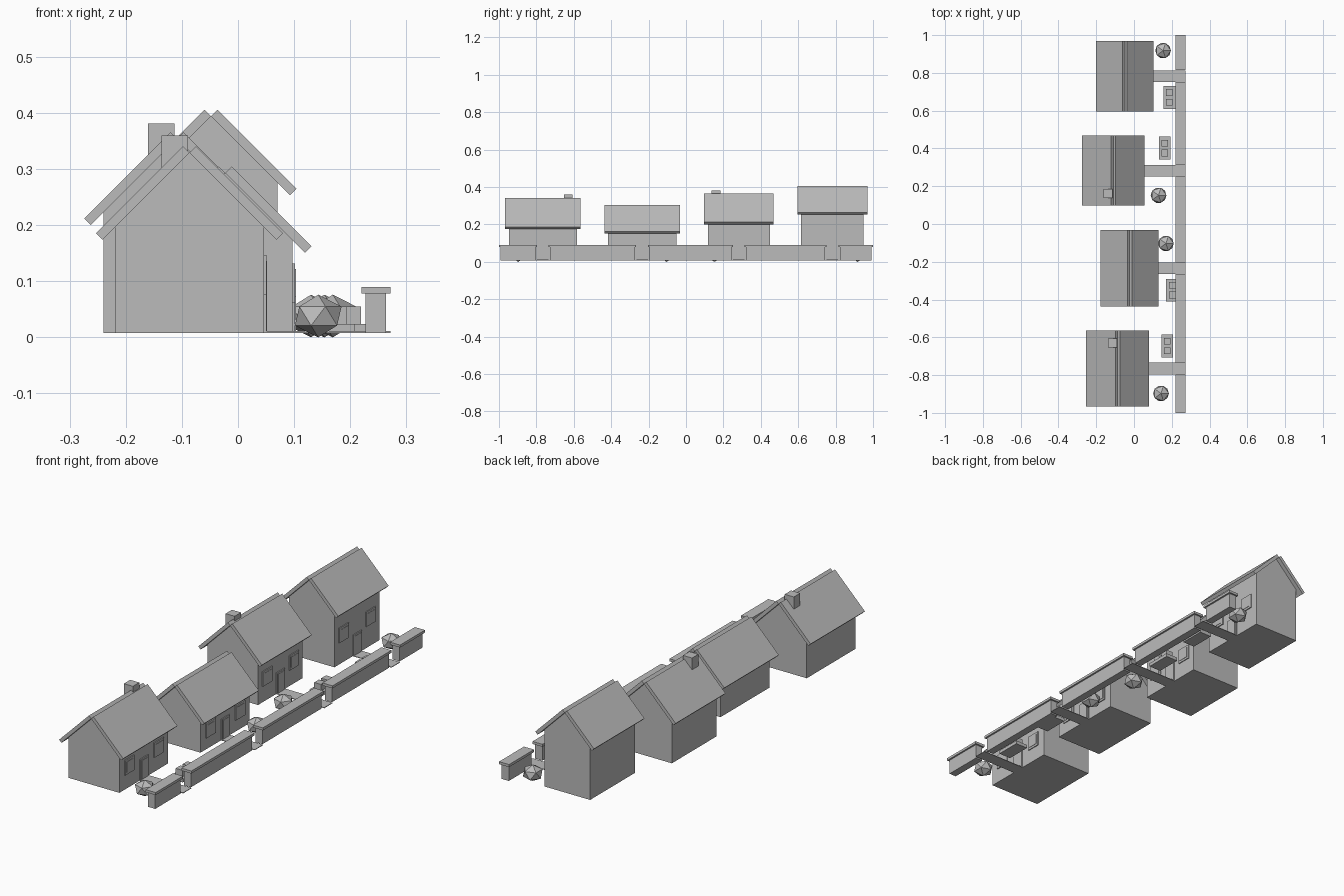
import bpy, bmesh

if "Cube" in bpy.data.objects:
    bpy.data.objects.remove(bpy.data.objects["Cube"])

grey = bpy.data.materials.new("plain_grey")
grey.diffuse_color = (0.5, 0.5, 0.5, 1)
grey.use_nodes = True
grey.node_tree.nodes["Principled BSDF"].inputs["Base Color"].default_value = grey.diffuse_color
G = 0.008          # ground level of everything but the bushes


def finish(name, bm):
    bmesh.ops.recalc_face_normals(bm, faces=bm.faces)
    me = bpy.data.meshes.new(name)
    bm.to_mesh(me)
    bm.free()
    me.materials.append(grey)
    ob = bpy.data.objects.new(name, me)
    bpy.context.collection.objects.link(ob)
    return ob


def prism(name, profile, y0, y1):
    """Extrude an xz profile along y."""
    bm = bmesh.new()
    face = bm.faces.new([bm.verts.new((x, y0, z)) for x, z in profile])
    ext = bmesh.ops.extrude_face_region(bm, geom=[face])
    verts = [v for v in ext["geom"] if isinstance(v, bmesh.types.BMVert)]
    bmesh.ops.translate(bm, vec=(0, y1 - y0, 0), verts=verts)
    return finish(name, bm)


def box(name, x0, x1, y0, y1, z0, z1):
    return prism(name, [(x0, z0), (x1, z0), (x1, z1), (x0, z1)], y0, y1)


def bush(name, x, y):
    bm = bmesh.new()
    bmesh.ops.create_icosphere(bm, subdivisions=1, radius=1)
    bmesh.ops.scale(bm, vec=(0.0465, 0.0465, 0.038), verts=bm.verts)
    bmesh.ops.translate(bm, vec=(x, y, 0.038), verts=bm.verts)
    return finish(name, bm)


def house(n, cx, ridge, half, y0, y1, win_z, garden_x, bush_y, bed_y, chimney=None):
    cy, width = (y0 + y1) / 2, y1 - y0
    wall_x, eave = cx + half, ridge - half
    # walls with gables
    prism(f"house_{n}_walls", [(cx - half, G), (wall_x, G), (wall_x, eave),
                               (cx, ridge), (cx - half, eave)], y0, y1)
    # two 45 degree roof slabs meeting in a small notch
    t, reach = 0.0116, half + 0.034
    for side, s in (("left", -1), ("right", 1)):
        slab = [(0, 0), (t, t), (reach, 2 * t - reach), (reach - t, t - reach)]
        prism(f"house_{n}_roof_{side}", [(cx + s * x, ridge + z) for x, z in slab],
              y0 - 0.02, y1 + 0.02)
    # chimney
    if chimney:
        x, y, top = chimney
        box(f"house_{n}_chimney", x - 0.0235, x + 0.0235, y - 0.0235, y + 0.0235,
            ridge - 0.08, top)
    # door and windows
    box(f"house_{n}_door_frame", wall_x - 0.003, wall_x + 0.0045,
        cy - 0.03, cy + 0.03, G, 0.108)
    box(f"house_{n}_door", wall_x - 0.003, wall_x + 0.006,
        cy - 0.022, cy + 0.022, G, 0.1)
    for side, s in (("left", -1), ("right", 1)):
        wy = cy + s * 0.3 * width
        for part, r, out in (("frame", 0.035, 0.0045), ("pane", 0.025, 0.006)):
            box(f"house_{n}_window_{part}_{side}", wall_x - 0.003, wall_x + out,
                wy - r, wy + r, win_z - r, win_z + r)
    # garden path
    box(f"house_{n}_path", wall_x, 0.272, cy - 0.031, cy + 0.031, G, 0.011)
    # bush and planting bed with two crop boxes
    bush(f"house_{n}_bush", garden_x, bush_y)
    bx = garden_x + 0.033
    box(f"house_{n}_bed", bx - 0.0315, bx + 0.0315, bed_y - 0.06, bed_y + 0.06, G, 0.024)
    for i, s in enumerate((-1, 1)):
        y = bed_y + s * 0.026
        box(f"house_{n}_bed_plant_{i}", bx - 0.0175, bx + 0.0175,
            y - 0.0175, y + 0.0175, 0.02, 0.055)


house(1, -0.048, 0.394, 0.1185, 0.615, 0.950, 0.145, 0.154, 0.918, 0.670)
house(2, -0.109, 0.354, 0.131, 0.117, 0.448, 0.118, 0.130, 0.152, 0.402,
      (-0.137, 0.161, 0.381))
house(3, -0.023, 0.293, 0.120, -0.417, -0.052, 0.097, 0.169, -0.103, -0.350)
house(4, -0.0865, 0.329, 0.1325, -0.947, -0.584, 0.1115, 0.143, -0.897, -0.646,
      (-0.113, -0.629, 0.360))

# garden wall in five lengths, each with a coping
for i, (a, b) in enumerate([(-1, -0.797), (-0.735, -0.266), (-0.204, 0.251),
                            (0.313, 0.751), (0.815, 1)]):
    box(f"garden_wall_{i}", 0.227, 0.264, a + 0.008, b - 0.008, G, 0.078)
    box(f"garden_wall_coping_{i}", 0.22, 0.272, a, b, 0.078, 0.09)
